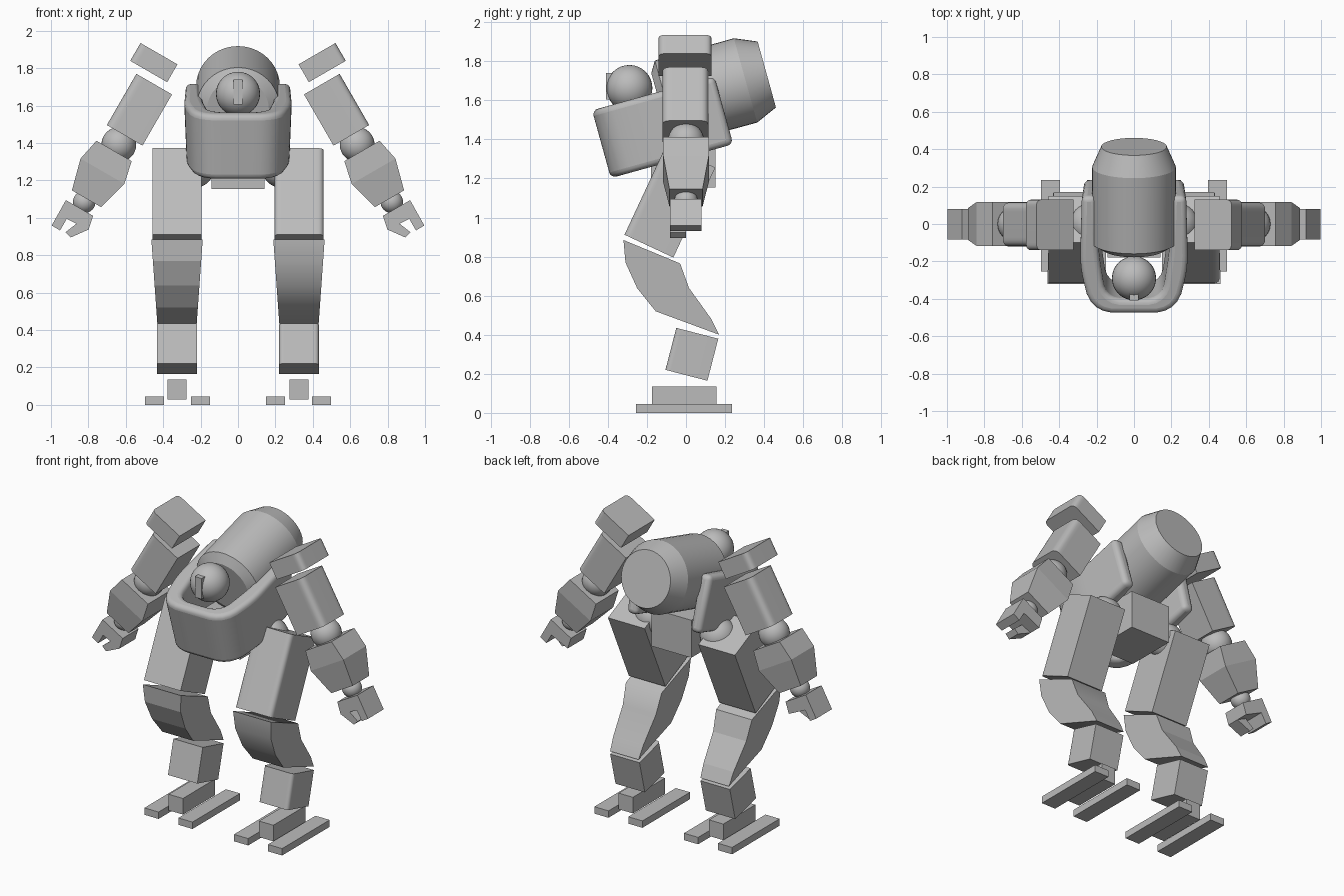
import bpy, bmesh, math
from mathutils import Vector, Matrix

cube = bpy.data.objects.get("Cube")
if cube:
    bpy.data.objects.remove(cube)

grey = bpy.data.materials.new("plain grey")
grey.use_nodes = True
GREY = (0.5, 0.5, 0.5, 1)
grey.diffuse_color = GREY
grey.node_tree.nodes["Principled BSDF"].inputs["Base Color"].default_value = GREY


def place(name, bm, matrix=Matrix(), side=1, smooth=None, bevel=0):
    """Turn a bmesh into a placed object; side -1 mirrors it across x."""
    bm.transform(Matrix.Scale(side, 4, (1, 0, 0)) @ matrix)
    bmesh.ops.recalc_face_normals(bm, faces=bm.faces)
    mesh = bpy.data.meshes.new(name)
    bm.to_mesh(mesh)
    bm.free()
    mesh.materials.append(grey)
    obj = bpy.data.objects.new(name, mesh)
    bpy.context.collection.objects.link(obj)
    if bevel:
        mod = obj.modifiers.new("rounding", "BEVEL")
        mod.width, mod.segments = bevel, 4
        mod.limit_method, mod.angle_limit = "ANGLE", math.radians(50)
    if smooth:
        bpy.ops.object.select_all(action="DESELECT")
        obj.select_set(True)
        bpy.context.view_layer.objects.active = obj
        bpy.ops.object.shade_smooth_by_angle(angle=math.radians(smooth))
    return obj


def loft(sections):
    """Skin a row of equal closed loops and cap both ends."""
    bm = bmesh.new()
    rings = [[bm.verts.new(p) for p in s] for s in sections]
    n = len(rings[0])
    for a, b in zip(rings, rings[1:]):
        for i in range(n):
            bm.faces.new((a[i], a[(i + 1) % n], b[(i + 1) % n], b[i]))
    bm.faces.new(rings[0])
    bm.faces.new(rings[-1])
    return bm


def fillet(corners, steps=6):
    """Round the corners of an outline; each corner is (x, y, radius)."""
    out = []
    for i, (x, y, r) in enumerate(corners):
        p = Vector((x, y))
        if not r:
            out.append(p)
            continue
        a = p + (Vector(corners[i - 1][:2]) - p).normalized() * r
        b = p + (Vector(corners[(i + 1) % len(corners)][:2]) - p).normalized() * r
        w = 0.59 * p + 0.205 * (a + b)
        w = 2 * w - 0.5 * (a + b)
        for k in range(steps + 1):
            t = k / steps
            out.append(a * (1 - t) ** 2 + w * 2 * t * (1 - t) + b * t * t)
    return out


def slab(outline, z0, z1):
    return loft([[(p[0], p[1], z) for p in outline] for z in (z0, z1)])


def rect(hx, hy, outer=0, front=0):
    return fillet([(-hx, -hy, front), (hx, -hy, max(outer, front)), (hx, hy, outer), (-hx, hy, 0)])


def box(x0, x1, y0, y1, z0, z1):
    return slab([(x0, y0), (x1, y0), (x1, y1), (x0, y1)], z0, z1)


def ball(name, centre, r, side=1):
    bm = bmesh.new()
    bmesh.ops.create_uvsphere(bm, u_segments=32, v_segments=16, radius=r)
    place(name, bm, Matrix.Translation(centre), side, smooth=60)


def pose(x, y, z, axis="X", deg=0):
    return Matrix.Translation((x, y, z)) @ Matrix.Rotation(math.radians(deg), 4, axis)


# Horseshoe torso, tilted up at the back
TILT = 15.5
half = [(0.28, 0.315, 0), (0.29, -0.08, 0.1), (0.23, -0.335, 0.16)]
inner = [(0.15, -0.255, 0.11), (0.19, 0.0, 0.1), (0.2, 0.315, 0)]
mirror = lambda pts: [(-x, y, r) for x, y, r in reversed(pts)]
u_top = fillet(half[::1] + mirror(half) + mirror(inner) + inner)
u_low = [(p.x * 0.95, p.y) for p in u_top]
torso = loft([[(p[0], p[1], -0.18) for p in u_low], [(p[0], p[1], 0.18) for p in u_top]])
place("torso_shell", torso, pose(0, -0.11, 1.465, "X", TILT), smooth=35, bevel=0.03)

# Barrel engine along the same tilt
stations = [(-0.035, 0.165), (0, 0.222), (0.42, 0.224), (0.533, 0.175)]
ring = [math.tau * i / 40 for i in range(40)]
barrel = loft([[(r * math.cos(a), y, r * math.sin(a)) for a in ring] for y, r in stations])
place("engine_barrel", barrel, pose(0, -0.1, 1.59, "X", TILT), smooth=20)

# Head, eye and pelvis
ball("head", (0, -0.29, 1.663), 0.118)
place("eye_bar", box(-0.025, 0.025, -0.41, -0.3, 1.605, 1.74))
place("pelvis", box(-0.143, 0.143, -0.18, 0.15, 1.155, 1.4))

# Shin side profile as (y, z)
shin_profile = [(-0.32, 0.885), (-0.31, 0.77), (-0.25, 0.638), (-0.155, 0.52),
                (0.17, 0.4), (0.13, 0.48), (0.015, 0.64), (-0.03, 0.765)]
LEG_X = 0.326

for side, label in ((1, "left"), (-1, "right")):
    def add(part, bm, matrix=Matrix(), **kw):
        place(f"{label}_{part}", bm, matrix, side, **kw)

    # Arm, hanging outward
    add("shoulder_pad", slab(rect(0.114, 0.135, outer=0.04), -0.055, 0.055),
        pose(0.45, -0.005, 1.83, "Y", -30), smooth=30)
    add("upper_arm", slab(rect(0.11, 0.117, outer=0.05), -0.158, 0.158),
        pose(0.527, -0.003, 1.578, "Y", -30), smooth=30)
    ball(f"{label}_elbow", (0.637, 0, 1.392), 0.093, side)
    forearm = [(0, 0.109, 0.117), (-0.125, 0.135, 0.117), (-0.295, 0.09, 0.085)]
    add("forearm", loft([[(p.x, p.y, z) for p in rect(hx, hy)] for z, hx, hy in forearm]),
        pose(0.6625, 0, 1.3575, "Y", -30))
    ball(f"{label}_wrist", (0.822, 0, 1.085), 0.06, side)

    # Hand: fingers across the width, thumb on the front half
    def hand_piece(part, outline, y0, y1):
        add(part, loft([[(x, y, z) for x, z in outline] for y in (y0, y1)]),
            pose(0.8475, 0, 1.0525, "Y", -30))
    hand_piece("hand", [(-0.084, 0), (0.084, 0), (0.082, -0.155), (0.03, -0.156),
                        (0.03, -0.085), (-0.1, -0.075)], -0.083, 0.08)
    hand_piece("thumb", [(-0.1, -0.075), (-0.03, -0.075), (0.0, -0.15), (-0.038, -0.16)],
               -0.083, 0)

    # Leg: the left one has rounded front edges, the right one is crisp
    soft = 0.04 if side == 1 else 0
    ball(f"{label}_hip", (0.235, 0, 1.27), 0.11, side)
    add("thigh", slab(rect(0.132, 0.138, front=soft), -0.254, 0.254),
        pose(LEG_X, -0.0825, 1.084, "X", -25), smooth=30)
    width = lambda z: 0.105 + 0.071 * (z - 0.43)
    add("shin", loft([[(LEG_X + s * width(z), y, z) for y, z in shin_profile] for s in (-1, 1)]),
        smooth=50 if soft else None)
    add("ankle_block", slab(rect(0.106, 0.111, front=soft * 0.75), -0.111, 0.111),
        pose(LEG_X, 0.03, 0.3, "X", -14.5), smooth=30)

    # Foot: raised centre block between two skids
    add("foot_block", box(0.275, 0.378, -0.175, 0.155, 0.03, 0.135))
    add("inner_skid", box(0.15, 0.252, -0.255, 0.235, 0, 0.045))
    add("outer_skid", box(0.395, 0.497, -0.255, 0.235, 0, 0.045))
